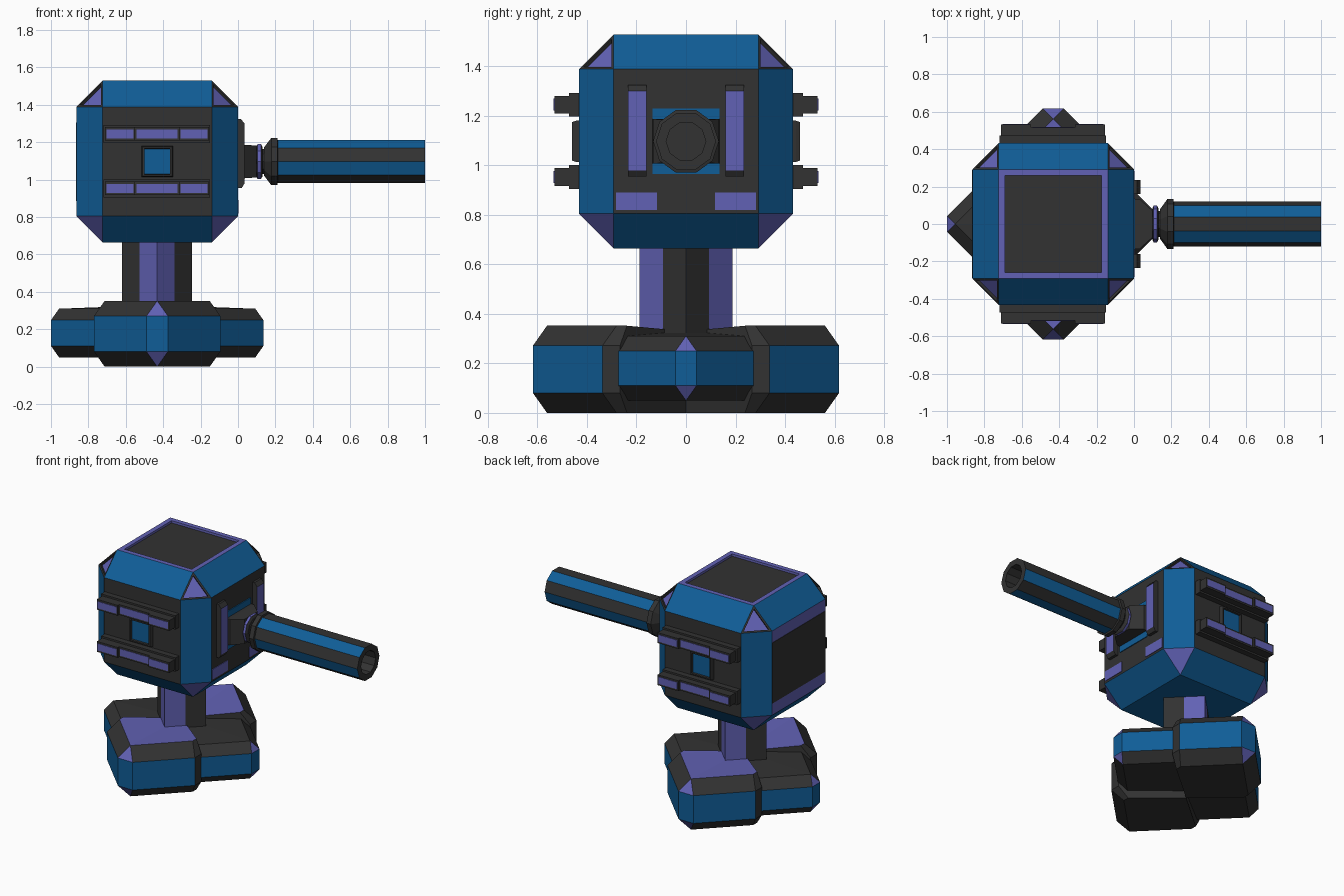
import bpy, bmesh, math
from mathutils import Vector

if "Cube" in bpy.data.objects:
    bpy.data.objects.remove(bpy.data.objects["Cube"])

CX, CZ = -0.432, 1.097          # turret axis and head centre height
DARK, BLUE, PURPLE = 0, 1, 2
MATS = []
for label, col in (("dark", (0.032, 0.032, 0.032, 1)), ("blue", (0.005, 0.11, 0.31, 1)),
                   ("purple", (0.12, 0.12, 0.46, 1))):
    m = bpy.data.materials.new(label)
    m.diffuse_color = col
    m.use_nodes = True
    m.node_tree.nodes["Principled BSDF"].inputs["Base Color"].default_value = m.diffuse_color
    MATS.append(m)


def finish(name, bm):
    bmesh.ops.remove_doubles(bm, verts=bm.verts[:], dist=1e-5)
    bmesh.ops.recalc_face_normals(bm, faces=bm.faces[:])
    me = bpy.data.meshes.new(name)
    bm.to_mesh(me)
    bm.free()
    for m in MATS:
        me.materials.append(m)
    ob = bpy.data.objects.new(name, me)
    bpy.context.collection.objects.link(ob)
    return ob


def loft(name, rings, mat, cap_mats=(DARK, DARK), fan=False):
    """Skin a list of equal rings; mat(i, j) colours side j of band i."""
    bm = bmesh.new()
    vs = [[bm.verts.new(p) for p in r] for r in rings]
    n = len(rings[0])
    for i in range(len(rings) - 1):
        for j in range(n):
            k = (j + 1) % n
            f = bm.faces.new((vs[i][j], vs[i][k], vs[i + 1][k], vs[i + 1][j]))
            f.material_index = mat(i, j)
    for ring, m in zip((vs[0], vs[-1]), cap_mats):
        parts = [(ring[0], ring[j], ring[j + 1]) for j in range(1, n - 1)] if fan else [ring]
        for p in parts:
            bm.faces.new(p).material_index = m
    return finish(name, bm)


def box(name, x, y, z, mat=DARK):
    ring = lambda h: [(x[0], y[0], h), (x[1], y[0], h), (x[1], y[1], h), (x[0], y[1], h)]
    return loft(name, [ring(z[0]), ring(z[1])], lambda i, j: mat, (mat, mat))


# Base: four diamond lobes, front/back ones taller and purple on top
def lobe(name, ang, s, b, z0, z1, top):
    out = Vector((math.cos(ang), math.sin(ang), 0))
    side = Vector((-out.y, out.x, 0))
    full = [(0, 0), (s - .05, -.05), (s, 0), (s, s - b), (s - b, s), (0, s), (-.05, s - .05)]
    t = s - b
    small = [(0, 0), (t - .03, -.03), (t, 0), (t, t), (t, t), (0, t), (-.03, t - .03)]

    def ring(plan, z):
        return [Vector((CX, 0, z)) + out * (u + v) / math.sqrt(2) + side * (u - v) / math.sqrt(2)
                for u, v in plan]
    upper = ring(small, z1)
    upper[0].z = 0.33

    def mat(i, j):
        if i == 1:
            return BLUE if j in (2, 3, 4) else DARK
        return PURPLE if j == 3 else DARK
    loft(name, [ring(small, z0), ring(full, z0 + b), ring(full, z1 - b), upper],
         mat, (DARK, top), fan=True)


for k, nm in enumerate(("right", "back", "left", "front")):
    if k % 2:
        lobe("base_" + nm, k * math.pi / 2, .477, .08, 0, .352, PURPLE)
    else:
        lobe("base_" + nm, k * math.pi / 2, .431, .06, .05, .31, DARK)

# Neck: diamond post, each face split into a dark and a purple half
r = .187
plan = [(r, 0), (r/2, r/2), (0, r), (-r/2, r/2), (-r, 0), (-r/2, -r/2), (0, -r), (r/2, -r/2)]
loft("neck", [[(CX + x, y, z) for x, y in plan] for z in (.28, .70)],
     lambda i, j: PURPLE if j in (1, 2, 5, 6) else DARK)

# Head: chamfered cube with recessed roof panel and corner lights
bm = bmesh.new()
bmesh.ops.create_cube(bm, size=.864)
bmesh.ops.bevel(bm, geom=bm.edges[:], offset=.14, segments=1, affect='EDGES', profile=.5)
bm.normal_update()
roof, corners = [], []
for f in bm.faces:
    n = f.normal
    axes = sum(abs(c) > .1 for c in n)
    if axes == 3:
        f.material_index = DARK if n.z > 0 else PURPLE
        if n.z > 0:
            corners.append(f)
    elif axes == 2 or n.z < -.9:
        f.material_index = BLUE
    elif n.z > .9:
        f.material_index = PURPLE
        roof.append(f)
    else:
        f.material_index = PURPLE if n.x < -.9 else DARK
for faces, width, col in ((roof, .047, DARK), (corners, .022, PURPLE)):
    bmesh.ops.inset_individual(bm, faces=faces, thickness=width)
    bmesh.ops.inset_individual(bm, faces=faces, thickness=.001, depth=-.015)
    for f in faces:
        f.material_index = col
bmesh.ops.translate(bm, verts=bm.verts[:], vec=(CX, 0, CZ))
finish("head", bm)
box("rear_panel", (-.867, -.85), (-.29, .29), (CZ - .21, CZ + .21))

# Side faces: two rails of three segments and a small window each
for s, nm in ((-1, "front"), (1, "back")):
    for zc, lv in ((.953, "lower"), (1.245, "upper")):
        box(f"{nm}_{lv}_rail_base", (-.72, -.15), sorted((s * .42, s * .472)), (zc - .048, zc + .048))
        for i, (xa, xb, y) in enumerate(((-.71, -.55, .532), (-.55, -.315, .516), (-.315, -.155, .532))):
            box(f"{nm}_{lv}_rail_{i}", (xa, xb), sorted((s * .46, s * y)), (zc - .036, zc + .036))
            box(f"{nm}_{lv}_light_{i}", (xa + .008, xb - .008), sorted((s * .5, s * (y + .003))),
                (zc - .024, zc + .024), PURPLE)
    rect = lambda h, y: [(CX + a * h, s * y, CZ + c * h) for a, c in ((-1, -1), (1, -1), (1, 1), (-1, 1))]
    loft(f"{nm}_window", [rect(.085, .42), rect(.083, .445), rect(.078, .46), rect(.069, .46), rect(.068, .445)],
         lambda i, j: DARK, (DARK, BLUE))

# Gun face: vertical light bars and low lamps, mirrored
for s, nm in ((-1, "front"), (1, "back")):
    bar = lambda y: [(-.01, y, .955), (.02, y, .955), (.035, y, .98), (.035, y, 1.30), (.015, y, 1.325), (-.01, y, 1.325)]
    loft(f"{nm}_gun_bar", [bar(s * .16), bar(s * .235)], lambda i, j: PURPLE if j == 2 else DARK)
    box(f"{nm}_gun_lamp", (-.02, .004), sorted((s * .118, s * .283)), (.82, .89), PURPLE)


# Gun mount: blue plate with tapered dark block
box("mount_plate", (-.02, .006), (-.135, .135), (CZ - .133, CZ + .133), BLUE)
rect = lambda x, y, z: [(x, a * y, CZ + c * z) for a, c in ((-1, -1), (1, -1), (1, 1), (-1, 1))]
loft("mount_block", [rect(0, .135, .09), rect(.03, .133, .09), rect(.1, .07, .085)], lambda i, j: DARK)


# Barrel: ten-sided sections along x
def deca(x, rad):
    return [(x, rad * math.sin(a), CZ + rad * math.cos(a))
            for a in (math.radians(18 + 36 * k) for k in range(10))]


loft("barrel_neck", [deca(.08, .07), deca(.15, .07)], lambda i, j: DARK)
loft("barrel_ring", [deca(.098, .085), deca(.105, .098), deca(.123, .098), deca(.13, .085)],
     lambda i, j: PURPLE if i == 1 else DARK)
loft("barrel_collar", [deca(.14, .08), deca(.178, .133), deca(.21, .133), deca(.215, .11)], lambda i, j: DARK)
loft("barrel", [deca(.2, .121), deca(1, .121), deca(1, .08), deca(.85, .08)],
     lambda i, j: BLUE if i == 0 and j % 2 == 0 else DARK)
